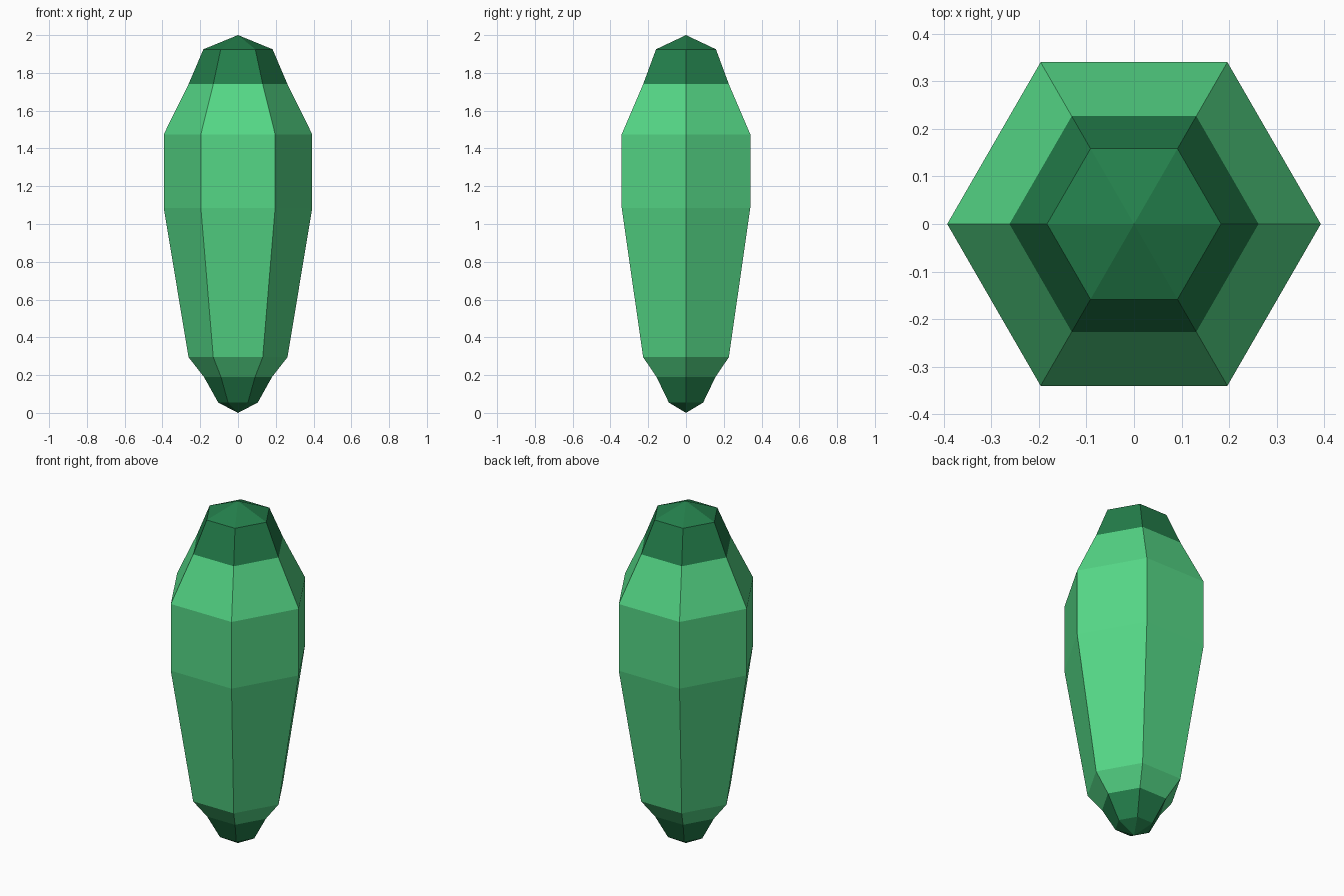
import bpy, bmesh, math

if "Cube" in bpy.data.objects:
    bpy.data.objects.remove(bpy.data.objects["Cube"])

def material(name, color):
    m = bpy.data.materials.new(name)
    m.diffuse_color = (*color, 1)
    m.use_nodes = True
    m.node_tree.nodes["Principled BSDF"].inputs["Base Color"].default_value = m.diffuse_color
    return m

light = material("light_green", (0.09, 0.68, 0.24))
dark = material("dark_green", (0.017, 0.21, 0.07))

def hex_lathe(name, profile, mat, sides=6):
    """Flat-faced six-sided lathe; a radius of 0 makes a tip."""
    bm = bmesh.new()
    rings = []
    for r, z in profile:
        n = sides if r > 0 else 1
        rings.append([bm.verts.new((r * math.cos(2 * math.pi * i / sides),
                                    r * math.sin(2 * math.pi * i / sides), z))
                      for i in range(n)])
    for a, b in zip(rings, rings[1:]):
        for i in range(sides):
            j = (i + 1) % sides
            corners = [a[i % len(a)], a[j % len(a)], b[j % len(b)], b[i % len(b)]]
            bm.faces.new(list(dict.fromkeys(corners)))
    bm.normal_update()
    mesh = bpy.data.meshes.new(name)
    bm.to_mesh(mesh)
    bm.free()
    mesh.materials.append(mat)
    obj = bpy.data.objects.new(name, mesh)
    bpy.context.collection.objects.link(obj)
    return obj

# Dark lower point
hex_lathe("lower_tip", [(0, 0), (0.105, 0.055), (0.18, 0.19)], dark)

# Light crystal body
hex_lathe("crystal_body", [(0.18, 0.19), (0.262, 0.295), (0.393, 1.085),
                           (0.393, 1.475), (0.262, 1.74)], light)

# Dark upper cap
hex_lathe("upper_cap", [(0.262, 1.74), (0.183, 1.925), (0, 2.0)], dark)
